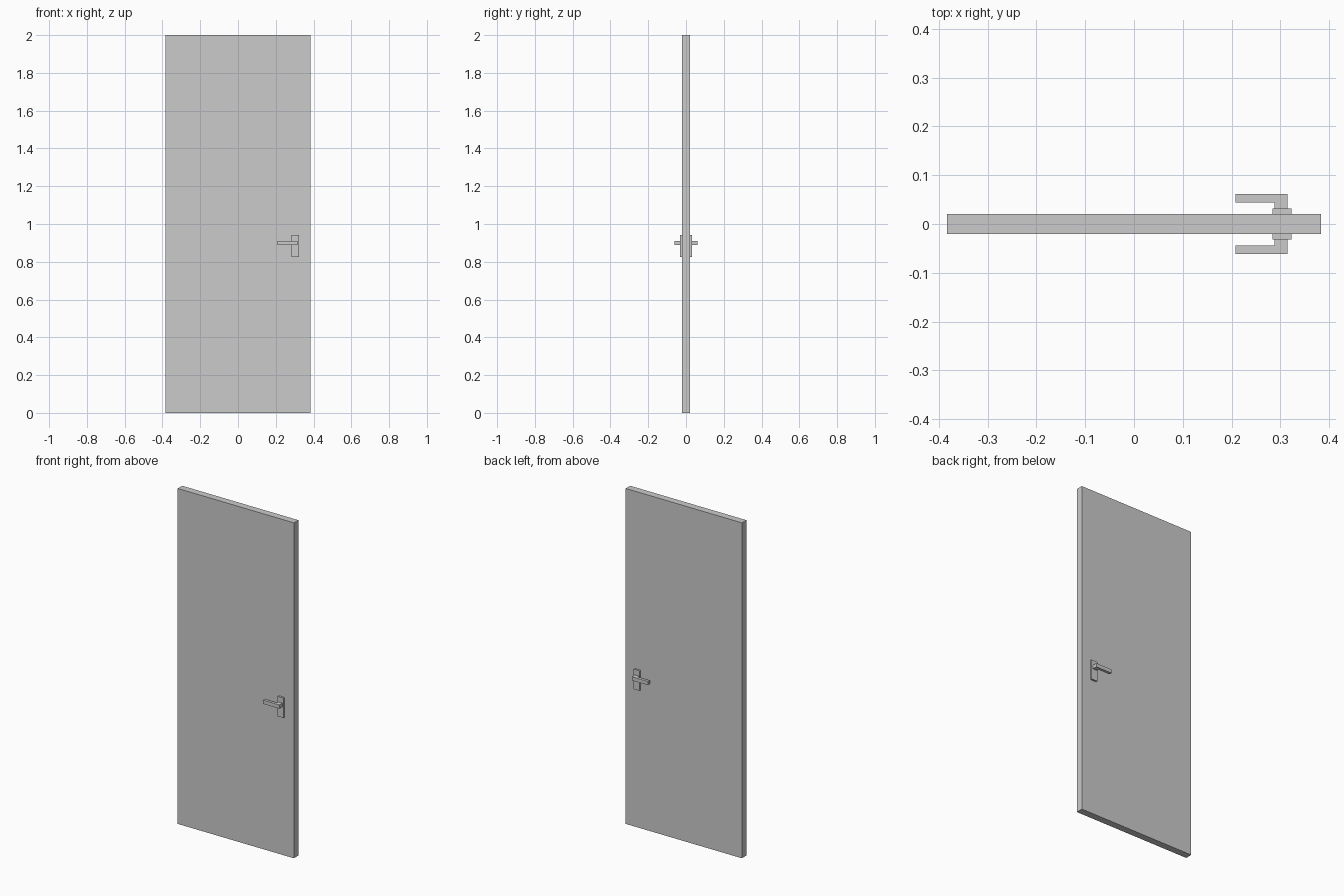
import bpy
import bmesh

if "Cube" in bpy.data.objects:
    bpy.data.objects.remove(bpy.data.objects["Cube"])


def make_object(name, bm):
    bmesh.ops.recalc_face_normals(bm, faces=bm.faces)
    mesh = bpy.data.meshes.new(name)
    bm.to_mesh(mesh)
    bm.free()
    obj = bpy.data.objects.new(name, mesh)
    bpy.context.collection.objects.link(obj)
    return obj


def box(name, lo, hi):
    bm = bmesh.new()
    bmesh.ops.create_cube(bm, size=1)
    for v in bm.verts:
        v.co = [(a + b) / 2 + c * (b - a) for a, b, c in zip(lo, hi, v.co)]
    return make_object(name, bm)


def extrude_up(name, outline, z0, z1):
    bm = bmesh.new()
    face = bm.faces.new([bm.verts.new((x, y, z0)) for x, y in outline])
    ext = bmesh.ops.extrude_face_region(bm, geom=[face])
    for v in ext["geom"]:
        if isinstance(v, bmesh.types.BMVert):
            v.co.z = z1
    return make_object(name, bm)


# Door slab
box("door_panel", (-0.383, -0.021, 0), (0.383, 0.021, 2))

# Backplate and L-shaped lever on each side
for side, s in (("front", -1), ("back", 1)):
    y0, y1 = sorted((s * 0.021, s * 0.032))
    box(side + "_backplate", (0.284, y0, 0.824), (0.323, y1, 0.943))
    outline = [(0.315, 0.031), (0.315, 0.061), (0.208, 0.061),
               (0.208, 0.044), (0.288, 0.044), (0.288, 0.031)]
    extrude_up(side + "_lever", [(x, s * y) for x, y in outline], 0.889, 0.911)
